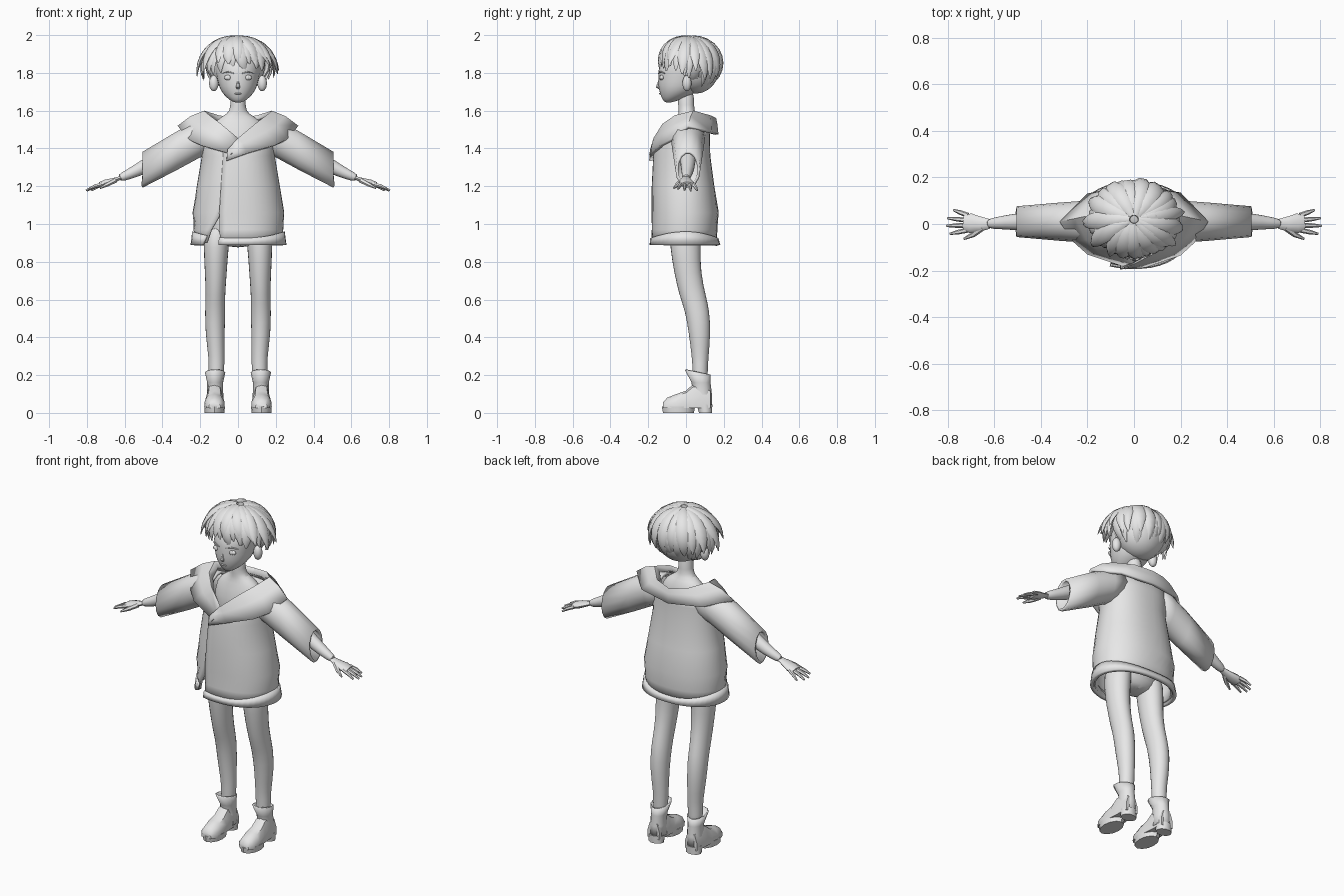
import bpy, bmesh, random
from math import sin, cos, pi, radians, copysign
from mathutils import Vector

random.seed(4)
if "Cube" in bpy.data.objects:
    bpy.data.objects.remove(bpy.data.objects["Cube"], do_unlink=True)

X, Y, Z = Vector((1, 0, 0)), Vector((0, 1, 0)), Vector((0, 0, 1))

clay = bpy.data.materials.new("light grey")
clay.use_nodes = True
clay.diffuse_color = (0.8, 0.8, 0.8, 1)
clay.node_tree.nodes["Principled BSDF"].inputs["Base Color"].default_value = (0.8, 0.8, 0.8, 1)


def finish(name, bm, mirror=False, thick=0, smooth=0, crease=45):
    bmesh.ops.recalc_face_normals(bm, faces=bm.faces)
    mesh = bpy.data.meshes.new(name)
    bm.to_mesh(mesh)
    bm.free()
    mesh.materials.append(clay)
    mesh.shade_smooth()
    mesh.set_sharp_from_angle(angle=radians(crease))
    ob = bpy.data.objects.new(name, mesh)
    bpy.context.collection.objects.link(ob)
    if thick:
        mod = ob.modifiers.new("thickness", "SOLIDIFY")
        mod.thickness, mod.offset = thick, -1
    if smooth:
        ob.modifiers.new("smooth", "SUBSURF").levels = smooth
        ob.modifiers["smooth"].render_levels = smooth
    if mirror:
        ob.modifiers.new("other side", "MIRROR")
    return ob


def skin(bm, rows, closed=True, caps=True):
    """Join rows of points into a surface."""
    grid = [[bm.verts.new(p) for p in row] for row in rows]
    n = len(grid[0])
    for a, b in zip(grid, grid[1:]):
        for i in range(n if closed else n - 1):
            j = (i + 1) % n
            bm.faces.new((a[i], a[j], b[j], b[i]))
    if caps:
        bm.faces.new(grid[0])
        bm.faces.new(grid[-1])


def oval(centre, u, v, n=12):
    return [centre + u * cos(2 * pi * i / n) + v * sin(2 * pi * i / n) for i in range(n)]


def column(name, rings, n=12, **look):
    """Stack of level ovals: x, y, z, half width, half depth."""
    bm = bmesh.new()
    skin(bm, [oval(Vector((x, y, z)), X * rx, Y * ry, n) for x, y, z, rx, ry in rings])
    return finish(name, bm, **look)


def limb(bm, path, n=8, flat=1.0):
    """Tube along points x, y, z, radius; flat thins it vertically."""
    pts = [Vector(p[:3]) for p in path]
    rows = []
    for i, p in enumerate(pts):
        t = (pts[min(i + 1, len(pts) - 1)] - pts[max(i - 1, 0)]).normalized()
        side = t.cross(Z).normalized()
        rows.append(oval(p, side * path[i][3], side.cross(t) * path[i][3] * flat, n))
    skin(bm, rows)


def ball(name, centre, size, mirror=True):
    bm = bmesh.new()
    bmesh.ops.create_uvsphere(bm, u_segments=20, v_segments=12, radius=1)
    for v in bm.verts:
        v.co = Vector(centre) + Vector(a * b for a, b in zip(v.co, size))
    return finish(name, bm, mirror=mirror)


# Head, face and neck
column("head", [(0, -.095, 1.642, .015, .012), (0, -.08, 1.655, .045, .045),
                (0, -.045, 1.69, .084, .095), (0, -.03, 1.73, .104, .12),
                (0, -.012, 1.78, .115, .138), (0, 0, 1.83, .128, .15),
                (0, .01, 1.89, .12, .13), (0, .01, 1.94, .07, .08)], 16, smooth=1)
column("neck_and_chest", [(0, .0, 1.3, .14, .09), (0, .01, 1.48, .16, .085),
                          (0, .015, 1.555, .12, .06), (0, .005, 1.585, .05, .045),
                          (0, 0, 1.62, .04, .042), (0, 0, 1.72, .042, .045)], 16, smooth=1)
ball("eye", (.05, -.127, 1.775), (.024, .012, .014))
ball("iris", (.05, -.134, 1.775), (.011, .008, .013))
ball("ear", (.128, .005, 1.745), (.025, .024, .042))
ball("lips", (0, -.133, 1.69), (.018, .01, .005), False)
bm = bmesh.new()
skin(bm, [oval(Vector((0, y, z)), X * w, Y * w, 6)
          for y, z, w in ((-.143, 1.76, .004), (-.15, 1.725, .011), (-.14, 1.715, .008))])
finish("nose", bm)
bm = bmesh.new()
limb(bm, [(.022, -.146, 1.797, .003), (.055, -.136, 1.806, .005), (.085, -.112, 1.797, .002)], 6)
finish("brow", bm, mirror=True)

# Hair: a cap with tapered locks sweeping out of the crown
ball("hair_cap", (0, .05, 1.835), (.145, .13, .145), False)
HEART, SPREAD = Vector((0, .02, 1.845)), Vector((.175, .16, .143))


def lock(bm, az, reach, width, flare, lift, swirl):
    steps, pts, normals = 9, [], []
    for k in range(steps + 1):
        t = k / steps
        phi, a = radians(6 + (reach - 6) * t), az + swirl * t
        d = Vector((sin(phi) * cos(a), sin(phi) * sin(a), cos(phi)))
        pts.append(HEART + d * SPREAD * (1 + lift + flare * t ** 3))
        normals.append(d)
    rows = []
    for k, (p, d) in enumerate(zip(pts, normals)):
        run = (pts[min(k + 1, steps)] - pts[max(k - 1, 0)]).normalized()
        w = width * sin(pi * (.1 + .88 * k / steps)) ** .8
        rows.append(oval(p, run.cross(d).normalized() * w, d * w * .45, 6))
    skin(bm, rows)


bm = bmesh.new()
for layer, count in ((0, 26), (1, 17)):
    for i in range(count):
        az = 2 * pi * (i + layer * .5) / count
        side = abs(cos(az))
        reach = 120 + 22 * sin(az) - 18 * layer + random.uniform(-9, 9)
        lock(bm, az, reach, random.uniform(.03, .042), (.2 + .08 * layer) * side ** 2,
             random.uniform(-.04, .0) + .04 * layer, random.uniform(-.1, .35))
# Shorter locks filling the nape
for i in range(11):
    lock(bm, pi * (i + .5) / 11, 152, .035, -.1, -.06, .1)
finish("hair_locks", bm, crease=60)


# Wrapped coat: open rows of z, half width, front, back, neckline dip, end angle
def wrap(name, rows, grow=1.0, scallop=0.0, thick=.012):
    bm, n, start, lines = bmesh.new(), 40, -110, []
    for z, rx, front, back, dip, end in rows:
        line = []
        for i in range(n + 1):
            t = i / n
            a = radians(start + (end - start) * t)
            c, s = cos(a), sin(a)
            size = grow * (1.01 - .035 * t)
            y = s * (back if s > 0 else -front)
            line.append((copysign(abs(c) ** .85, c) * rx * size, y * size,
                         z - dip * max(0, -s) ** 2 + (scallop * c * c if z > .9 else 0)))
        lines.append(line)
    skin(bm, lines, closed=False, caps=False)
    return finish(name, bm, thick=thick)


wrap("coat_body", [(.9, .235, -.182, .165, 0, 226), (.97, .24, -.18, .168, 0, 236),
                   (1.06, .245, -.18, .175, 0, 252), (1.2, .222, -.18, .152, 0, 262),
                   (1.36, .195, -.172, .13, 0, 265), (1.45, .2, -.166, .128, .04, 265),
                   (1.53, .19, -.155, .125, .1, 265)])
wrap("coat_hem", [(.89, .252, -.188, .18, 0, 223), (.925, .243, -.184, .17, 0, 229)], 1.02, .035, .02)

# Sleeves
bm = bmesh.new()
skin(bm, [oval(Vector((x, .01, (top + low) / 2)), Y * w, Z * (top - low) / 2, 14)
          for x, top, low, w in ((.13, 1.56, 1.38, .09), (.21, 1.55, 1.345, .09),
                                 (.32, 1.495, 1.285, .082), (.505, 1.385, 1.19, .066))], caps=False)
finish("sleeve", bm, mirror=True, thick=.015)

# Broad collar: ridge and outer edge from the front round to the middle of the back
ridge = [(0, -.172, 1.455), (.09, -.125, 1.53), (.15, -.06, 1.575), (.18, .04, 1.6),
         (.1, .13, 1.575), (0, .16, 1.56)]
edge = [(.05, -.187, 1.375), (.2, -.135, 1.42), (.26, -.08, 1.45), (.32, .01, 1.52),
        (.2, .135, 1.49), (0, .172, 1.475)]


def flip(points, tuck):
    return [(-x, y * tuck, z) for x, y, z in reversed(points[:-1])]


top = [(-.055, -.19, 1.395)] + ridge + flip(ridge, .97)
low = [(-.06, -.195, 1.335)] + edge + flip(edge, .97)
inner = [(x * .84, y * .84 if y > 0 else y * .95, z - .025) for x, y, z in top]
middle = [(Vector(a) + Vector(b)) / 2 + Z * .012 for a, b in zip(top, low)]
bm = bmesh.new()
skin(bm, [inner, top, middle, low], closed=False, caps=False)
finish("collar", bm, thick=.018, crease=35)

# Arms and hands
bm = bmesh.new()
limb(bm, [(.2, .01, 1.45, .05), (.38, .01, 1.37, .047), (.5, .01, 1.3, .04),
          (.58, .005, 1.262, .028), (.635, 0, 1.24, .022)], 10)
finish("arm", bm, mirror=True, smooth=1)
bm = bmesh.new()
limb(bm, [(.62, 0, 1.245, .021), (.66, 0, 1.23, .032), (.7, .003, 1.217, .042),
          (.73, .005, 1.207, .036)], 10, .45)
for k, tip in enumerate(((.79, -.042, 1.185), (.805, -.008, 1.178), (.8, .025, 1.176), (.775, .06, 1.178))):
    base = Vector((.712, -.026 + .021 * k, 1.212))
    tip = Vector(tip)
    limb(bm, [(*base, .011), (*(base.lerp(tip, .55) + Z * .004), .01), (*tip, .005)], 6)
limb(bm, [(.65, -.015, 1.232, .014), (.69, -.045, 1.21, .012), (.73, -.064, 1.19, .005)], 6)
finish("hand", bm, mirror=True)

# Hips and legs
column("hips", [(0, -.01, .875, .05, .06), (0, -.005, .91, .16, .085),
                (0, 0, 1.02, .175, .1), (0, 0, 1.2, .15, .09)], 14, smooth=1)
column("leg", [(.105, 0, 1.0, .075, .09), (.117, -.005, .88, .069, .084), (.117, .008, .74, .06, .073),
               (.12, .035, .62, .053, .073), (.121, .06, .54, .056, .067),
               (.122, .073, .42, .053, .06), (.113, .075, .29, .043, .045),
               (.115, .075, .23, .044, .042), (.115, .075, .12, .035, .04)], 12, mirror=True, smooth=1)

# Boots: flared shaft, foot, sole and heel
bm = bmesh.new()
skin(bm, [oval(Vector((.121, y, z)), X * w, Y * d + Z * lean, 12)
          for y, z, w, d, lean in ((.082, .04, .045, .055, 0), (.085, .1, .043, .052, 0),
                                   (.08, .16, .042, .05, 0), (.062, .215, .054, .068, -.012))],
     caps=False)
finish("boot_shaft", bm, mirror=True, thick=.008)
bm = bmesh.new()
skin(bm, [[Vector((.124 + w * a, y, .025 + h * b)) for a, b in
           ((-1, 0), (1, 0), (1.02, .45), (.65, .88), (0, 1), (-.65, .88), (-1.02, .45))]
          for y, w, h in ((-.122, .03, .03), (-.1, .045, .055), (-.05, .052, .075), (0, .049, .092),
                          (.035, .045, .125), (.08, .043, .14), (.13, .038, .1))])
finish("boot_foot", bm, mirror=True)
column("boot_sole", [(.124, -.04, 0, .052, .082), (.124, -.04, .034, .055, .088)], 12, mirror=True)
column("boot_heel", [(.124, .103, 0, .046, .036), (.124, .098, .045, .045, .044)], 10, mirror=True)
